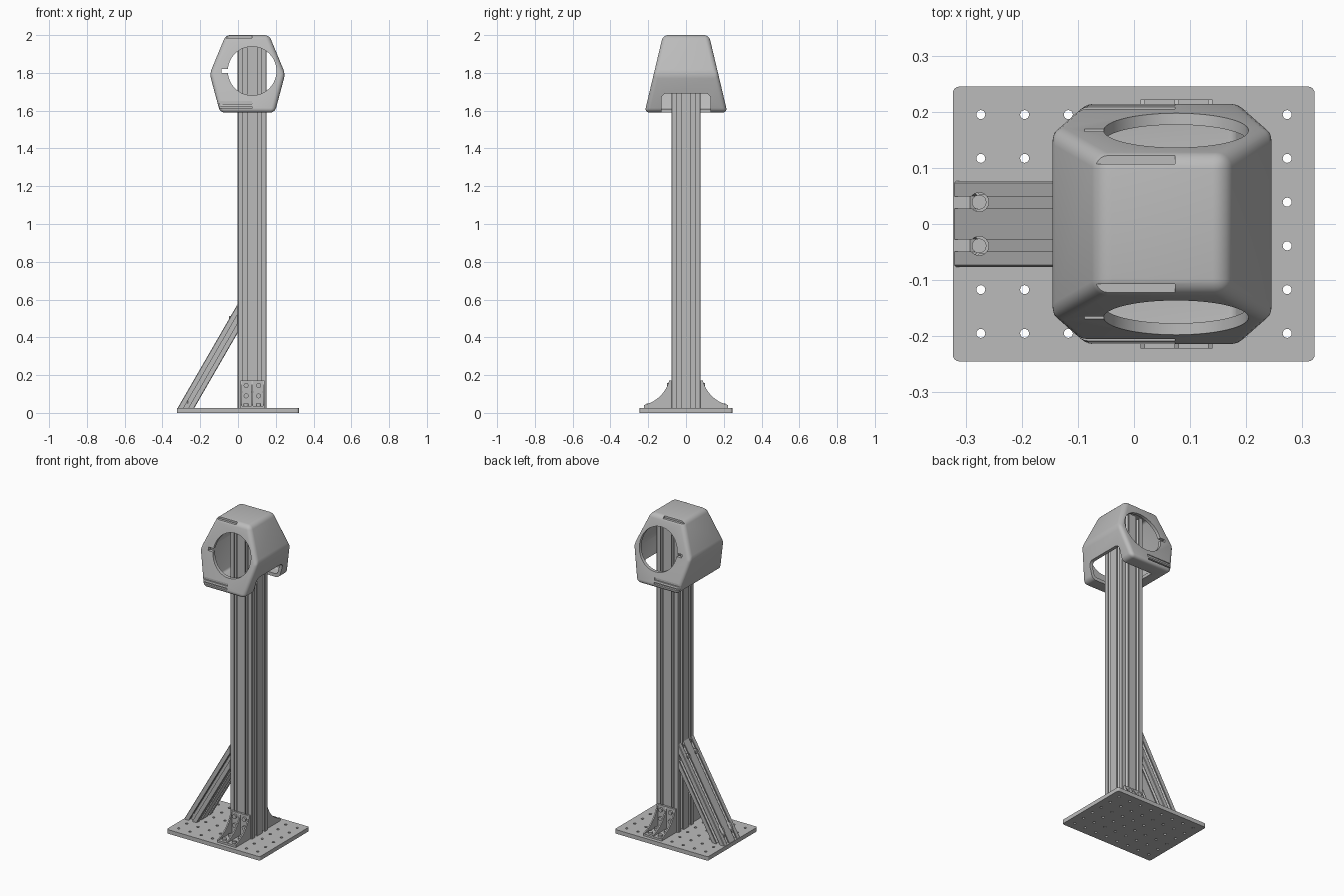
import bpy, bmesh, math
from mathutils import Matrix, Vector

if "Cube" in bpy.data.objects:
    bpy.data.objects.remove(bpy.data.objects["Cube"])

grey = bpy.data.materials.new("plain grey")
grey.use_nodes = True
grey.diffuse_color = (0.5, 0.5, 0.5, 1)
grey.node_tree.nodes["Principled BSDF"].inputs["Base Color"].default_value = grey.diffuse_color

CELL = 0.0765          # side of one slotted profile cell
PITCH = 0.078          # hole spacing on the plate
PLATE_TOP = 0.025
COL_X = 0.075


def finish(name, bm, smooth=False):
    bmesh.ops.recalc_face_normals(bm, faces=bm.faces)
    mesh = bpy.data.meshes.new(name)
    bm.to_mesh(mesh)
    bm.free()
    mesh.materials.append(grey)
    obj = bpy.data.objects.new(name, mesh)
    bpy.context.collection.objects.link(obj)
    if smooth:
        shade(obj)
    return obj


def shade(obj):
    bpy.ops.object.select_all(action='DESELECT')
    obj.select_set(True)
    bpy.context.view_layer.objects.active = obj
    bpy.ops.object.shade_smooth_by_angle()


def cut(obj, bm):
    """Subtract a bmesh from an object and discard the cutter."""
    cutter = finish("cutter", bm)
    cutter.hide_render = True
    mod = obj.modifiers.new("cut", 'BOOLEAN')
    mod.object, mod.operation, mod.solver = cutter, 'DIFFERENCE', 'EXACT'
    graph = bpy.context.evaluated_depsgraph_get()
    mesh = bpy.data.meshes.new_from_object(obj.evaluated_get(graph))
    obj.modifiers.clear()
    obj.data = mesh
    bpy.data.objects.remove(cutter)


def add_box(bm, lo, hi):
    lo, hi = Vector(lo), Vector(hi)
    mat = Matrix.Translation((lo + hi) / 2) @ Matrix.Diagonal((*(hi - lo), 1))
    return bmesh.ops.create_cube(bm, size=1, matrix=mat)["verts"]


def add_rod(bm, start, end, r, sides=24):
    start, end = Vector(start), Vector(end)
    axis = end - start
    mat = Matrix.Translation((start + end) / 2) @ axis.to_track_quat('Z', 'Y').to_matrix().to_4x4()
    bmesh.ops.create_cone(bm, cap_ends=True, segments=sides, radius1=r, radius2=r,
                          depth=axis.length, matrix=mat)


def add_prism(bm, points, offset):
    face = bm.faces.new([bm.verts.new(p) for p in points])
    new = bmesh.ops.extrude_face_region(bm, geom=[face])["geom"]
    moved = [v for v in new if isinstance(v, bmesh.types.BMVert)]
    bmesh.ops.translate(bm, verts=moved, vec=offset)


def trim(bm, co, no):
    """Cut away everything beyond a plane and cap the opening."""
    geom = bm.verts[:] + bm.edges[:] + bm.faces[:]
    res = bmesh.ops.bisect_plane(bm, geom=geom, plane_co=co, plane_no=no, clear_outer=True)
    edges = [e for e in res["geom_cut"] if isinstance(e, bmesh.types.BMEdge)]
    bmesh.ops.contextual_create(bm, geom=edges)


def slotted_profile(nx, ny):
    """Outline of an extrusion with one T-slot per cell on every side."""
    slot = [(-.011, 0), (-.011, .007), (-.021, .007), (-.021, .014), (-.0115, .024)]
    slot += [(-u, d) for u, d in reversed(slot)]
    pts = []
    for k in range(4):
        along, depth = (nx, ny) if k % 2 == 0 else (ny, nx)
        rot = Matrix.Rotation(k * math.pi / 2, 2)
        half, base = along * CELL / 2, -depth * CELL / 2
        side = [(-half + .003, 0)]
        for i in range(along):
            c = (i + 0.5) * CELL - half
            side += [(c + u, d) for u, d in slot]
        side.append((half - .003, 0))
        pts += [rot @ Vector((u, base + d)) for u, d in side]
    return [(p.x, p.y, 0) for p in pts]


# Base plate with a grid of holes
bm = bmesh.new()
add_box(bm, (-.323, -.245, 0), (.322, .245, PLATE_TOP))
corners = [e for e in bm.edges if abs(e.verts[0].co.z - e.verts[1].co.z) > .01]
bmesh.ops.bevel(bm, geom=corners, offset=.012, segments=4, affect='EDGES', profile=0.5)
plate = finish("base_plate", bm)
bm = bmesh.new()
for i in range(8):
    for j in range(6):
        x, y = (i - 3.5) * PITCH, (j - 2.5) * PITCH
        add_rod(bm, (x, y, -.05), (x, y, .08), .008, 16)
cut(plate, bm)

# Upright column
bm = bmesh.new()
add_prism(bm, slotted_profile(2, 2), (0, 0, 1.96 - PLATE_TOP))
bmesh.ops.translate(bm, verts=bm.verts, vec=(COL_X, 0, PLATE_TOP))
finish("column", bm)

# Diagonal brace, mitred against plate and column
FOOT_X = -.276
COL_LEFT = COL_X - CELL
HEAD_Z = PLATE_TOP + (COL_LEFT - FOOT_X) * math.tan(math.radians(60))
bm = bmesh.new()
add_prism(bm, slotted_profile(1, 2), (0, 0, 1.0))
bmesh.ops.translate(bm, verts=bm.verts, vec=(0, 0, -.2))
bmesh.ops.transform(bm, verts=bm.verts, matrix=Matrix.Translation((FOOT_X, 0, PLATE_TOP))
                    @ Matrix.Rotation(math.radians(30), 4, 'Y'))
trim(bm, (0, 0, PLATE_TOP), (0, 0, -1))
trim(bm, (COL_LEFT, 0, 0), (1, 0, 0))
brace = finish("diagonal_brace", bm)

# Counterbores and bolts at both ends of the brace
bores, bolts = bmesh.new(), bmesh.new()
for y in (-PITCH / 2, PITCH / 2):
    for seat, axis in (((FOOT_X, y, PLATE_TOP), Vector((0, 0, 1))),
                       ((COL_LEFT, y, HEAD_Z), Vector((-1, 0, 0)))):
        seat = Vector(seat)
        add_rod(bores, seat + axis * .025, seat + axis * .2, .017)
        add_rod(bolts, seat + axis * .015, seat + axis * .045, .013)
cut(brace, bores)
finish("brace_bolts", bolts, True)


# Ribbed corner brackets, front and back
def bracket(name, s):
    bm = bmesh.new()
    y0, y1, x0, x1, t = CELL, .222, .012, .14, .012
    z0, z1 = PLATE_TOP, .172
    add_box(bm, (x0, min(s * y0, s * (y0 + t)), z0), (x1, max(s * y0, s * (y0 + t)), z1))
    add_box(bm, (x0, min(s * y0, s * y1), z0), (x1, max(s * y0, s * y1), z0 + t))
    a, c, b = Vector((y1, z0 + t + .004)), Vector((.118, .072)), Vector((y0 + t, z1))
    curve = []
    for i in range(13):
        f = i / 12
        curve.append(a * (1 - f) ** 2 + c * 2 * f * (1 - f) + b * f * f)
    outline = [Vector((y0, z0)), Vector((y1, z0))] + curve + [Vector((y0, z1))]
    for x in (x0, (x0 + x1 - .008) / 2, x1 - .008):
        add_prism(bm, [(x, s * p.x, p.y) for p in outline], (.008, 0, 0))
    finish(name, bm)
    bm = bmesh.new()
    for x in (.043, .109):
        for z in (.09, .145):
            add_rod(bm, (x, s * y0, z), (x, s * (y0 + t + .012), z), .013, 16)
        for y in (.135, .195):
            add_rod(bm, (x, s * y, z0), (x, s * y, z0 + t + .012), .013, 16)
    finish(name + "_bolts", bm, True)


bracket("front_bracket", -1)
bracket("back_bracket", 1)


# Hollow six-sided head with sloping front and back
MID_X, TOP, BOTTOM, WIDE_Z = .05, 2.0, 1.59, 1.795
FACE_Y, SLOPE = .219, .237


def head_solid(inset, bevel):
    bm = bmesh.new()
    add_box(bm, (-1, -1, 1), (1, 1, 3))
    planes = [((0, 0, TOP), (0, 0, 1)), ((0, 0, BOTTOM), (0, 0, -1))]
    for s in (-1, 1):
        planes.append(((MID_X + s * .2, 0, WIDE_Z), (s * .205, 0, .085)))
        planes.append(((MID_X + s * .2, 0, WIDE_Z), (s * .205, 0, -.055)))
        planes.append(((0, s * FACE_Y, BOTTOM), (0, s, SLOPE)))
    for co, no in planes:
        no = Vector(no).normalized()
        trim(bm, Vector(co) - no * inset, no)
    bmesh.ops.bevel(bm, geom=bm.edges[:], offset=bevel, segments=5, affect='EDGES', profile=0.5)
    return bm


head = finish("head_shell", head_solid(0, .025))
cut(head, head_solid(.02, .012))

# Round windows with a small slit beside them
bm = bmesh.new()
add_rod(bm, (.075, -.4, 1.81), (.075, .4, 1.81), .129, 64)
cut(head, bm)
bm = bmesh.new()
add_box(bm, (-.088, -.4, 1.8), (-.03, .4, 1.82))
cut(head, bm)

# Opening for the column in the lower side and floor
bm = bmesh.new()
add_box(bm, (-.02, -.13, 1.4), (.5, .13, 1.692))
ridge = [e for e in bm.edges if all(v.co.z > 1.6 for v in e.verts)
         and abs(e.verts[0].co.x - e.verts[1].co.x) > .1]
bmesh.ops.bevel(bm, geom=ridge, offset=.03, segments=5, affect='EDGES', profile=0.5)
cut(head, bm)

# Narrow grooves along the upper and lower edges
bm = bmesh.new()
for s in (-1, 1):
    add_box(bm, (-.07, s * .115 - .008, 1.986), (.073, s * .115 + .008, 2.1))
    add_box(bm, (-.11, s * .26 - .06, 1.612), (.073, s * .26 + .06, 1.622))
    add_box(bm, (-.11, s * .26 - .06, 1.634), (.073, s * .26 + .06, 1.65))
cut(head, bm)
shade(head)
